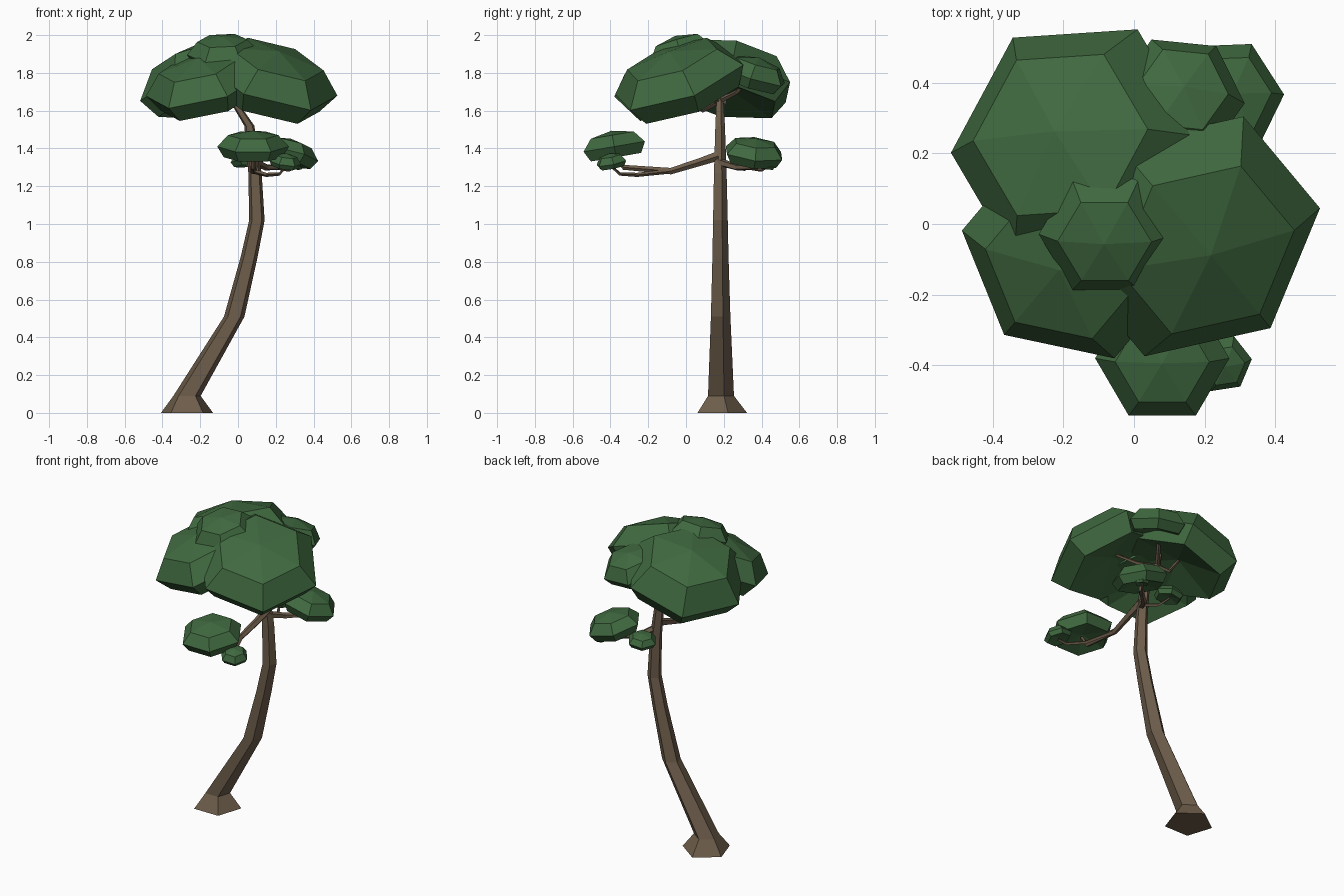
import bpy, bmesh
from math import cos, sin, pi, radians
from mathutils import Vector, Quaternion

if "Cube" in bpy.data.objects:
    bpy.data.objects.remove(bpy.data.objects["Cube"])


def material(name, color):
    m = bpy.data.materials.new(name)
    m.diffuse_color = (*color, 1)
    m.use_nodes = True
    m.node_tree.nodes["Principled BSDF"].inputs["Base Color"].default_value = m.diffuse_color
    return m


BARK = material("bark", (0.155, 0.11, 0.07))
LEAF = material("foliage", (0.05, 0.14, 0.05))


def loft(name, rings, mat, start=None, end=None):
    """Skin a list of point rings; close each end with a tip point or a flat cap."""
    bm = bmesh.new()
    rows = [[bm.verts.new(p) for p in ring] for ring in rings]
    n = len(rows[0])
    for a, b in zip(rows, rows[1:]):
        for i in range(n):
            j = (i + 1) % n
            bm.faces.new((a[i], a[j], b[j], b[i]))
    for row, tip in ((rows[0], start), (rows[-1], end)):
        if tip is None:
            bm.faces.new(row)
        else:
            t = bm.verts.new(tip)
            for i in range(n):
                bm.faces.new((row[i], row[(i + 1) % n], t))
    bmesh.ops.recalc_face_normals(bm, faces=bm.faces[:])
    me = bpy.data.meshes.new(name)
    bm.to_mesh(me)
    bm.free()
    me.materials.append(mat)
    ob = bpy.data.objects.new(name, me)
    bpy.context.collection.objects.link(ob)
    return ob


def ring(center, rot, r, n, phase=0.0, h=0.0):
    return [Vector(center) + rot @ Vector((r * cos(phase + 2 * pi * i / n),
                                           r * sin(phase + 2 * pi * i / n), h))
            for i in range(n)]


def branch(name, pts, r0, r1, n=4):
    pts = [Vector(p) for p in pts]
    rings = []
    for i, p in enumerate(pts):
        d = pts[min(i + 1, len(pts) - 1)] - pts[max(i - 1, 0)]
        r = r0 + (r1 - r0) * i / (len(pts) - 1)
        rings.append(ring(p, d.to_track_quat('Z', 'Y'), r, n))
    loft(name, rings, BARK)


def pad(name, center, r, height, normal, phase=0):
    """Six-sided leaf cushion: domed top, tapered rim, shallow hollow underside."""
    rot = Vector((0, 0, 1)).rotation_difference(Vector(normal))
    c = Vector(center)
    profile = [(0.82, -0.3 * r), (1.0, 0.0), (0.7, height * 0.72)]
    rings = [ring(c, rot, r * k, 6, radians(phase), h) for k, h in profile]
    loft(name, rings, LEAF, c + rot @ Vector((0, 0, -0.12 * r)),
         c + rot @ Vector((0, 0, height)))


# Leaning five-sided trunk with flared foot: x, z, radius
trunk = [(-.27, 0, .145), (-.27, .09, .076), (-.02, .51, .057), (.06, .83, .047),
         (.1, 1.02, .043), (.09, 1.27, .037), (.06, 1.52, .028),
         (-.03, 1.66, .02), (-.05, 1.74, .012)]
loft("trunk", [ring((x, .178, z), Quaternion(), r, 5, pi / 2) for x, z, r in trunk], BARK)

# Lower limbs and their twigs
branch("front_limb", [(.09, .17, 1.36), (.09, .08, 1.33), (.08, -.08, 1.28),
                      (.08, -.33, 1.3), (.08, -.38, 1.37)], .026, .01, 5)
branch("front_twig", [(.08, -.08, 1.28), (.15, -.26, 1.26), (.22, -.35, 1.265),
                      (.25, -.39, 1.3)], .013, .007)
branch("back_limb", [(.09, .17, 1.33), (.15, .27, 1.3), (.25, .36, 1.3),
                     (.26, .37, 1.38)], .022, .009, 5)
branch("back_twig_left", [(.12, .22, 1.31), (.07, .31, 1.29), (.04, .37, 1.32)], .012, .006)
branch("back_twig_right", [(.2, .32, 1.3), (.27, .4, 1.285), (.3, .43, 1.3)], .011, .006)

# Crown branches fanning out under the canopy
fork = (-.03, .175, 1.65)
for i, (mid, tip) in enumerate([((-.1, .09, 1.6), (-.16, -.06, 1.72)),
                                ((.06, .1, 1.67), (.15, 0, 1.74)),
                                ((-.1, .2, 1.63), (-.17, .22, 1.73)),
                                ((.04, .27, 1.7), (.11, .35, 1.79))]):
    branch(f"crown_branch_{i + 1}", [fork, mid, tip], .015, .008)

# Crown cushions
pad("crown_back_left", (-.165, .225, 1.76), .37, .2, (-.32, .2, 1), 2)
pad("crown_right", (.17, -.035, 1.765), .375, .165, (.32, -.36, 1), 10)
pad("crown_front_left", (-.175, -.085, 1.74), .325, .15, (-.27, -.33, 1), -10)
pad("crown_back", (.13, .36, 1.785), .185, .1, (.12, .3, 1), -5)
pad("crown_top", (-.08, -.03, 1.905), .19, .095, (-.05, -.3, 1))

# Lower cushions
pad("front_cushion", (.08, -.38, 1.41), .19, .085, (0, -.17, 1))
pad("front_small_cushion", (.25, -.395, 1.325), .085, .05, (.15, -.2, 1), 8)
pad("back_cushion", (.26, .36, 1.375), .17, .08, (.25, .12, 1), 3)
pad("back_small_cushion", (.05, .375, 1.335), .09, .045, (-.1, .1, 1), 5)
pad("back_tiny_cushion", (.3, .43, 1.305), .045, .025, (.1, .1, 1))
